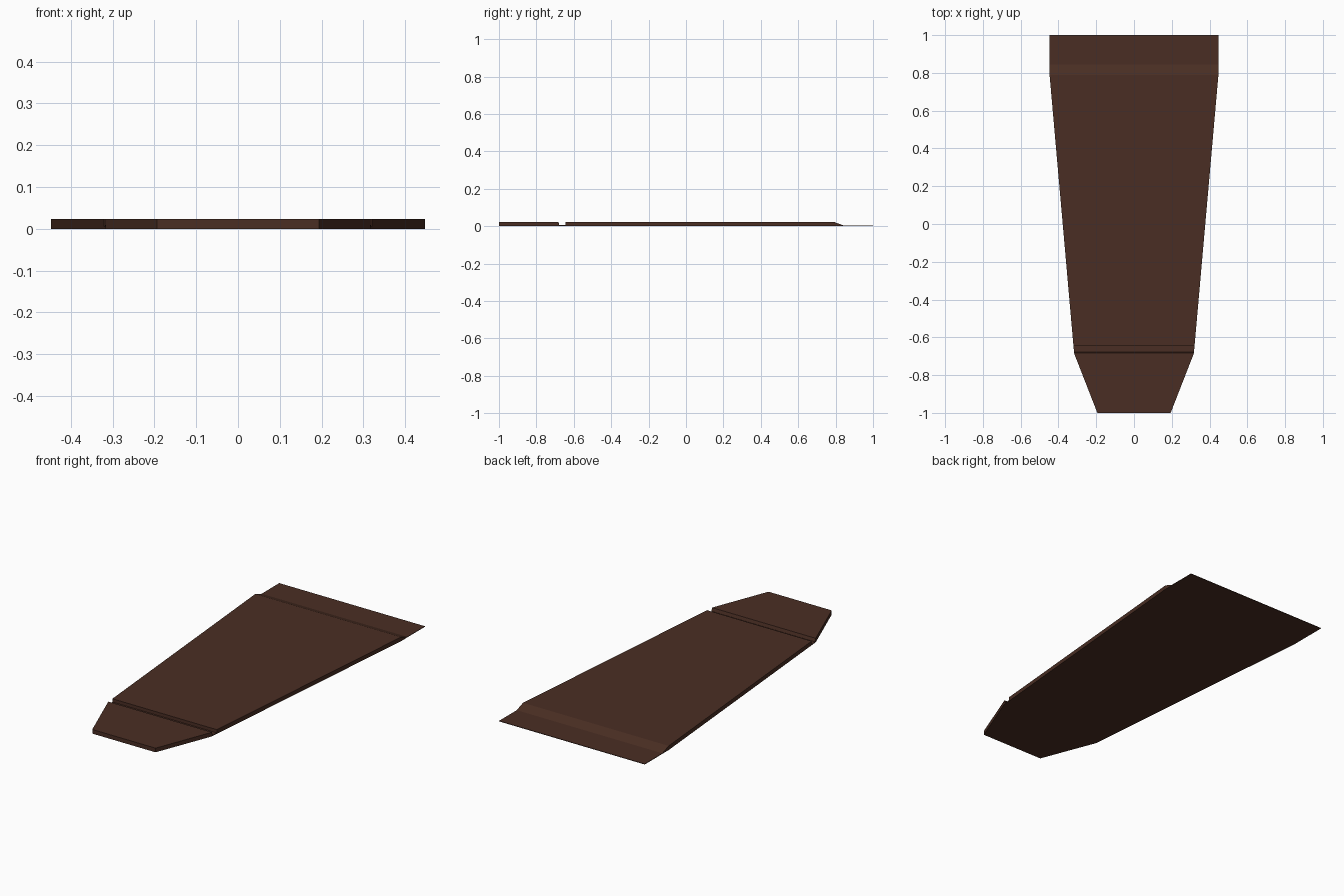
import bpy, bmesh

if "Cube" in bpy.data.objects:
    bpy.data.objects.remove(bpy.data.objects["Cube"])

# Single dark brown colour
brown = bpy.data.materials.new("dark brown")
brown.diffuse_color = (0.068, 0.027, 0.017, 1)
brown.use_nodes = True
brown.node_tree.nodes["Principled BSDF"].inputs["Base Color"].default_value = brown.diffuse_color

T, G, L = 0.023, 0.005, 0.003   # full, groove and thin lip thickness


def half_width(y):
    # Tapered outline: short nose, long flaring body, straight lip
    if y < -0.685:
        return 0.194 + (y + 1) / 0.315 * (0.317 - 0.194)
    return min(0.447, 0.317 + (y + 0.685) / 1.475 * 0.13)


# Side profile: (y, top height), with hinge groove and bevelled thin lip
profile = [(-1, T), (-0.685, T), (-0.682, T), (-0.677, G), (-0.643, G),
           (-0.643, T), (0.79, T), (0.845, L), (1, L)]

# Loft rectangular sections along y
bm = bmesh.new()
rings = []
for y, z in profile:
    w = half_width(y)
    rings.append([bm.verts.new(p) for p in
                  ((-w, y, 0), (w, y, 0), (w, y, z), (-w, y, z))])
for a, b in zip(rings, rings[1:]):
    for i in range(4):
        j = (i + 1) % 4
        bm.faces.new((a[i], a[j], b[j], b[i]))
bm.faces.new(rings[0])
bm.faces.new(rings[-1])
bmesh.ops.remove_doubles(bm, verts=bm.verts, dist=1e-5)
bmesh.ops.dissolve_degenerate(bm, edges=bm.edges, dist=1e-5)
bmesh.ops.recalc_face_normals(bm, faces=bm.faces)

mesh = bpy.data.meshes.new("tapered_flap")
bm.to_mesh(mesh)
bm.free()
mesh.materials.append(brown)
flap = bpy.data.objects.new("tapered_flap", mesh)
bpy.context.collection.objects.link(flap)
